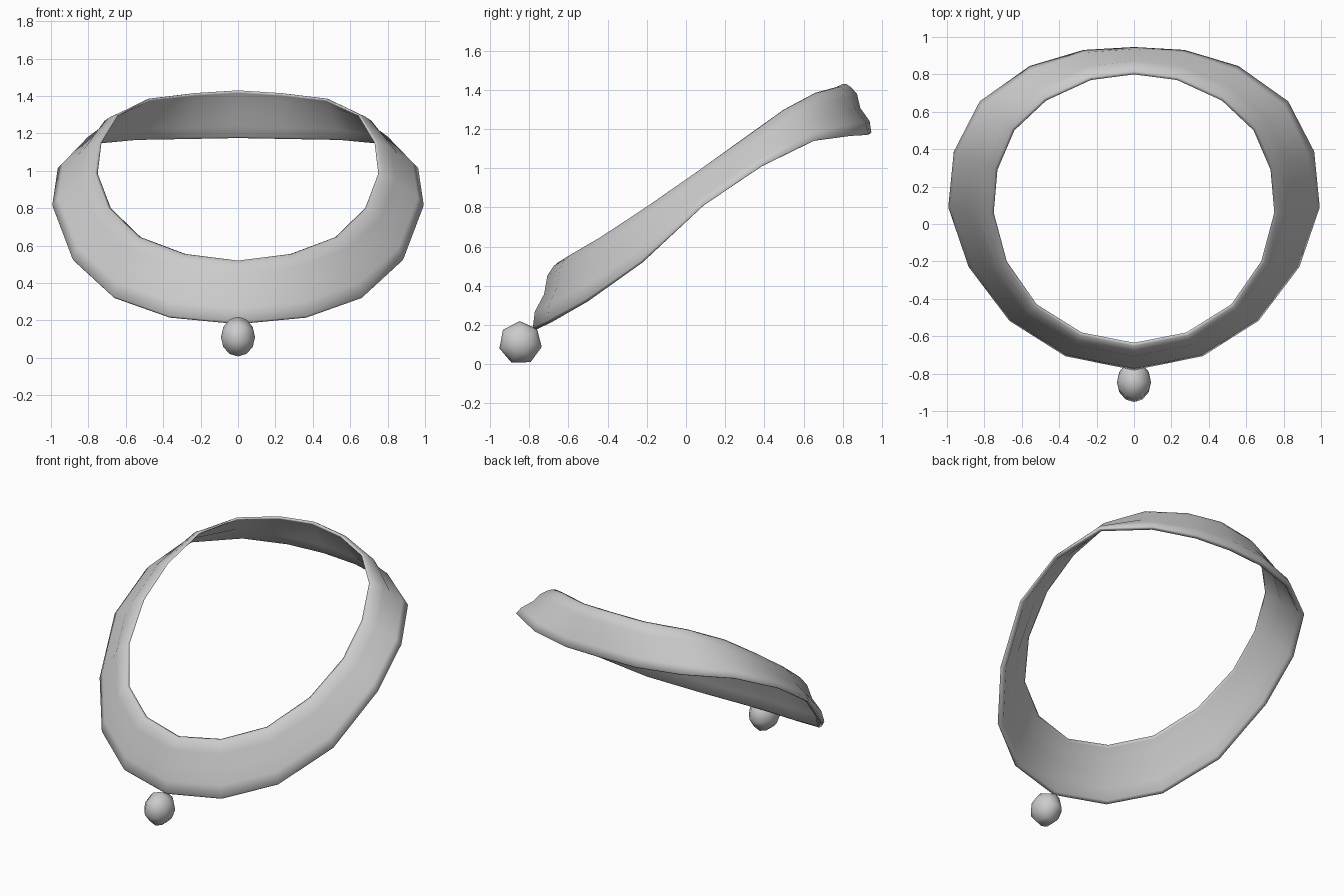
import bpy, bmesh, math
from mathutils import Matrix, Vector

if "Cube" in bpy.data.objects:
    bpy.data.objects.remove(bpy.data.objects["Cube"])

metal = bpy.data.materials.new("light grey")
GREY = (0.6, 0.6, 0.6, 1)
metal.diffuse_color = GREY
metal.use_nodes = True
metal.node_tree.nodes["Principled BSDF"].inputs["Base Color"].default_value = GREY


def finish(name, bm):
    bmesh.ops.recalc_face_normals(bm, faces=bm.faces)
    for f in bm.faces:
        f.smooth = True
    mesh = bpy.data.meshes.new(name)
    bm.to_mesh(mesh)
    bm.free()
    mesh.materials.append(metal)
    obj = bpy.data.objects.new(name, mesh)
    bpy.context.collection.objects.link(obj)
    return obj


# Lower and upper rims, from the front middle round the left side to the back
LOWER = [(0, -.785, .18), (.37, -.71, .215), (.67, -.52, .32), (.89, -.23, .52), (1, .09, .81),
         (.97, .39, 1.01), (.83, .66, 1.14), (.56, .85, 1.165), (.27, .935, 1.17), (0, .95, 1.175)]
UPPER = [(0, -.635, .52), (.28, -.58, .555), (.52, -.43, .645), (.68, -.2, .8), (.75, .06, .985),
         (.73, .29, 1.15), (.64, .5, 1.3), (.47, .66, 1.385), (.23, .77, 1.415), (0, .8, 1.43)]

# Band cross-section: (height along the band, outward offset)
SECTION = [(0, -.012), (.03, 0), (.26, .02), (.52, .006), (.8, .025), (.94, .012), (1, -.005),
           (1, -.022), (.94, -.025), (.8, -.012), (.52, -.03), (.26, -.018), (.03, -.035), (0, -.028)]


def mirrored(rim):
    return rim + [(-x, y, z) for x, y, z in rim[-2:0:-1]]


# Collar: the section swept round both rims
bm = bmesh.new()
rows = []
for low, high in zip(mirrored(LOWER), mirrored(UPPER)):
    low, high = Vector(low), Vector(high)
    out = Vector((low.x, low.y - .08, 0)).normalized()
    high += out * .022
    rows.append([bm.verts.new(low.lerp(high, t) + out * d) for t, d in SECTION])
for i, row in enumerate(rows):
    nxt = rows[(i + 1) % len(rows)]
    for j in range(len(row)):
        k = (j + 1) % len(row)
        bm.faces.new((row[j], nxt[j], nxt[k], row[k]))
finish("collar", bm)

# Bell: a faceted ball with its axis across the collar
bm = bmesh.new()
bmesh.ops.create_uvsphere(
    bm, u_segments=7, v_segments=6, radius=.111,
    matrix=Matrix.Rotation(math.radians(-11), 4, 'X') @ Matrix.Diagonal((.82, 1, 1, 1))
    @ Matrix.Rotation(math.pi / 2, 4, 'Y'))
bell = finish("bell", bm)
bell.location = (0, -.845, .109)
